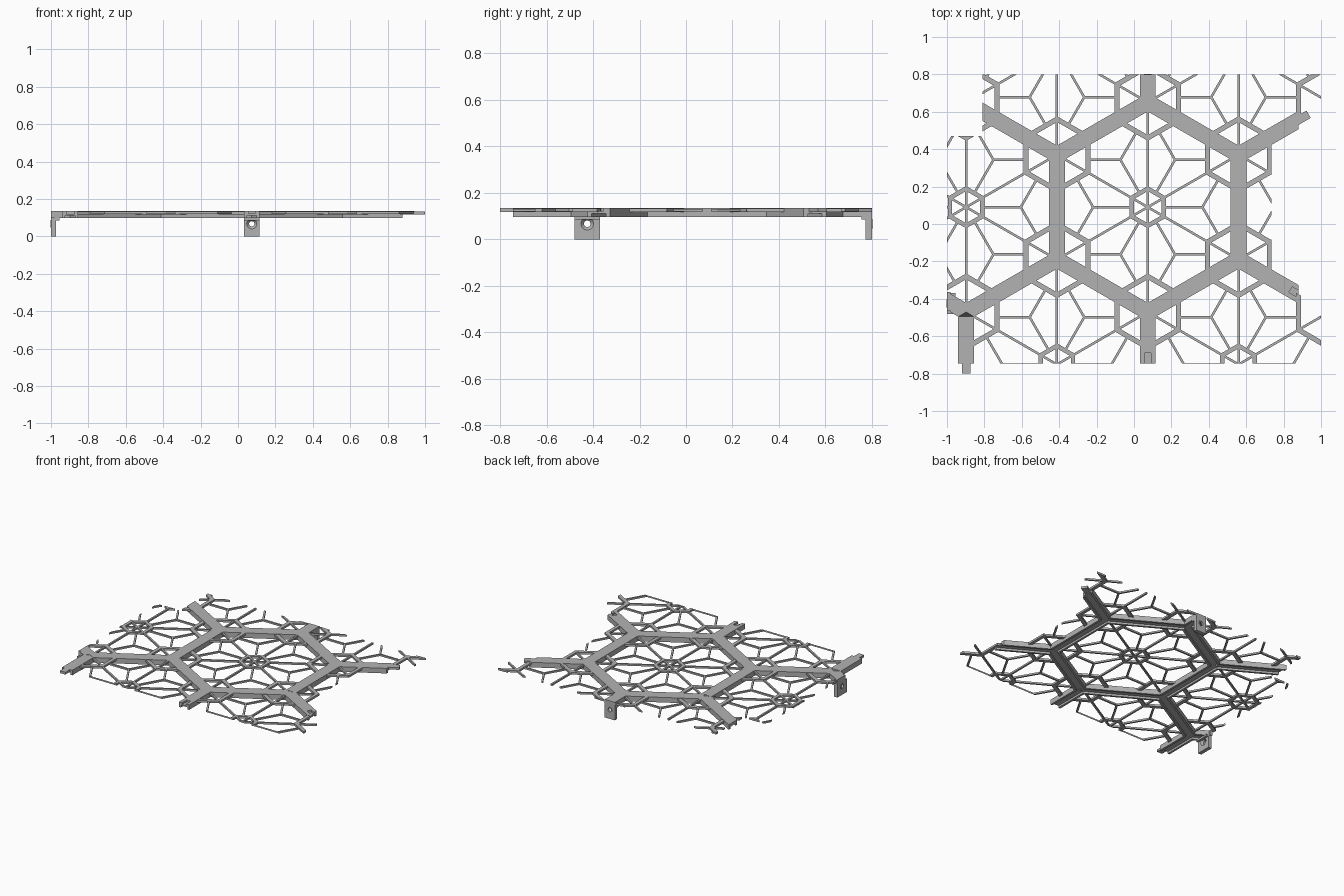
import bpy, bmesh
from math import radians, sqrt, pi
from mathutils import Vector, Matrix

if "Cube" in bpy.data.objects:
    bpy.data.objects.remove(bpy.data.objects["Cube"], do_unlink=True)

grey = bpy.data.materials.new("plain grey")
grey.use_nodes = True
colour = (0.45, 0.45, 0.45, 1)
grey.diffuse_color = colour
grey.node_tree.nodes["Principled BSDF"].inputs["Base Color"].default_value = colour

TOP, PIN_BASE, ROOF, BASE = 0.135, 0.118, 0.112, 0.097
RADIUS = 0.5606                      # large honeycomb cell
APOTHEM = RADIUS * sqrt(3) / 2
HALF = 0.0425                        # half beam width
WALL = 0.016
CENTRE = Vector((0.0735, 0.09))


def ray(deg, r=1.0):
    return Matrix.Rotation(radians(deg), 2) @ Vector((r, 0))


def prism(bm, pts, z0, z1):
    low = [bm.verts.new((p[0], p[1], z0)) for p in pts]
    high = [bm.verts.new((p[0], p[1], z1)) for p in pts]
    n = len(pts)
    bm.faces.new(low[::-1])
    bm.faces.new(high)
    for i in range(n):
        j = (i + 1) % n
        bm.faces.new((low[i], low[j], high[j], high[i]))


def strip(bm, p, q, width, z0, z1):
    d = (q - p).normalized() * width / 2
    s = Vector((-d.y, d.x))
    prism(bm, (p - s, q - s, q + s, p + s), z0, z1)


def finish(bm, name, clips=()):
    # each clip is (axis, sign, limit) and keeps the inner side
    for axis, sign, limit in clips:
        co, no = Vector(), Vector()
        co[axis], no[axis] = limit, sign
        bmesh.ops.bisect_plane(bm, geom=bm.verts[:] + bm.edges[:] + bm.faces[:],
                               plane_co=co, plane_no=no, clear_outer=True)
        rim = [e for e in bm.edges if e.is_boundary]
        bmesh.ops.holes_fill(bm, edges=rim, sides=0)
    bmesh.ops.recalc_face_normals(bm, faces=bm.faces[:])
    mesh = bpy.data.meshes.new(name)
    bm.to_mesh(mesh)
    bm.free()
    mesh.materials.append(grey)
    obj = bpy.data.objects.new(name, mesh)
    bpy.context.scene.collection.objects.link(obj)
    return obj


def cut(obj, cutter):
    cutter.hide_render = True
    cutter.hide_viewport = True
    cutter.display_type = 'WIRE'
    mod = obj.modifiers.new("cut", 'BOOLEAN')
    mod.operation = 'DIFFERENCE'
    mod.solver = 'EXACT'
    mod.object = cutter


# Channel beams, mitred where three of them meet
def beam(name, start, deg, mitred=False, clips=()):
    inner = HALF - WALL
    profile = [(-HALF, BASE), (-HALF, TOP), (0, TOP), (HALF, TOP), (HALF, BASE),
               (inner, BASE), (inner, ROOF), (0, ROOF), (-inner, ROOF), (-inner, BASE)]
    bm = bmesh.new()
    along, side = ray(deg), ray(deg + 90)
    ends = [[], []]
    for off, z in profile:
        m = abs(off) / sqrt(3)
        for ring, dist in zip(ends, (m, RADIUS - m if mitred else RADIUS)):
            ring.append(bm.verts.new((*(start + along * dist + side * off), z)))
    a, b = ends
    n = len(a)
    for i in range(n):
        j = (i + 1) % n
        bm.faces.new((a[i], a[j], b[j], b[i]))
    bmesh.ops.holes_fill(bm, edges=bm.edges[:], sides=0)
    return finish(bm, name, clips)


corner = {deg: CENTRE + ray(deg, RADIUS) for deg in range(30, 360, 60)}
for deg, p in corner.items():
    beam(f"cell_beam_{deg}", p, deg + 120, True)

X, Y = 0, 1
LEFT, RIGHT, FRONT, BACK = -1.0, 1.0, -0.745, 0.80
END = 0.88
beam("back_arm", corner[90], 90, clips=[(Y, 1, BACK - 0.015)])
beam("back_left_arm", corner[30], 30, clips=[(X, 1, END)])
beam("back_right_arm", corner[150], 150, clips=[(X, -1, -0.81)])
front_arm = beam("front_arm", corner[270], 270, clips=[(Y, -1, FRONT)])
side_arm = beam("front_left_arm", corner[330], 330, clips=[(X, 1, END)])
beam("front_right_beam", corner[210], 210, True)
outer = corner[210] + ray(210, RADIUS)
beam("front_right_arm", outer, 270, clips=[(Y, -1, FRONT)])
beam("right_arm", outer, 150, clips=[(X, -1, LEFT + 0.015)])


# Fine lattice: one flower of strips inside each honeycomb cell
def flower(name, c, clips=()):
    bm = bmesh.new()
    for deg in range(30, 390, 60):
        v = c + ray(deg, RADIUS)
        # spoke
        strip(bm, c, v, 0.013, 0.119, 0.132)
        # hub hexagon
        prism(bm, (c + ray(deg, 0.086), c + ray(deg, 0.113),
                   c + ray(deg + 60, 0.113), c + ray(deg + 60, 0.086)), PIN_BASE, 0.133)
        # part of the hexagon around the cell corner
        for turn in (120, 180):
            prism(bm, (v + ray(deg + turn, 0.175), v + ray(deg + turn, 0.206),
                       v + ray(deg + turn + 60, 0.206), v + ray(deg + turn + 60, 0.175)),
                  PIN_BASE, 0.133)
        # three-way petal twig
        a = deg + 30
        node = c + ray(a, 0.292)
        strip(bm, c + ray(a, 0.09), node, 0.013, 0.119, 0.1315)
        for turn in (-60, 60):
            strip(bm, node, node + ray(a + turn, 0.175), 0.013, 0.119, 0.1315)
    finish(bm, name, clips)


pitch = Vector((2 * APOTHEM, 0))
rise = Vector((APOTHEM, RADIUS * 1.5))
lean = Vector((-APOTHEM, RADIUS * 1.5))
flower("middle_lattice", CENTRE)
flower("right_lattice_inner", CENTRE - pitch, [(X, -1, -0.81)])
flower("right_lattice_outer", CENTRE - pitch,
       [(X, 1, -0.81), (X, -1, LEFT), (Y, 1, 0.47)])
flower("left_lattice", CENTRE + pitch, [(X, 1, 0.735)])
flower("back_left_lattice", CENTRE + rise, [(Y, 1, BACK), (X, 1, RIGHT)])
flower("back_right_lattice", CENTRE + lean, [(Y, 1, BACK), (X, -1, -0.81)])
flower("front_left_lattice", CENTRE - lean, [(Y, -1, FRONT), (X, 1, RIGHT)])
flower("front_right_lattice", CENTRE - rise, [(Y, -1, FRONT), (X, -1, outer.x)])


# Joining pins and their matching sockets
def bar(name, p, q, width, z0, z1):
    bm = bmesh.new()
    strip(bm, p, q, width, z0, z1)
    return finish(bm, name)


def arm_end(start, deg, limit):
    return start + ray(deg, (limit - start.x) / ray(deg).x)


bar("front_pin", Vector((outer.x, FRONT + 0.02)), Vector((outer.x, -BACK)), 0.045, PIN_BASE, TOP)
tip = arm_end(corner[30], 30, END)
bar("left_pin", tip - ray(30, 0.02), tip + ray(30, 0.062), 0.045, PIN_BASE, TOP)
slot = Vector((CENTRE.x, FRONT))
cut(front_arm, bar("front_socket_cutter", slot + Vector((0, 0.055)),
                   slot - Vector((0, 0.05)), 0.034, 0.121, 0.16))
slot = arm_end(corner[330], 330, END)
cut(side_arm, bar("left_socket_cutter", slot - ray(330, 0.05),
                  slot + ray(330, 0.06), 0.034, 0.121, 0.16))


# Hanging brackets with a countersunk hole
def bracket(name, edge, deg, width, top):
    out = ray(deg)
    leg = bar(name + "_leg", edge - out * 0.028, edge, width, 0, top)
    bar(name + "_shoulder", edge - out * 0.045, edge - out * 0.02, width, BASE - 0.012, top)
    turn = Matrix.Rotation(radians(deg), 4, 'Z') @ Matrix.Rotation(pi / 2, 4, 'Y')
    spot = Vector((edge.x, edge.y, 0.067))

    def disc(suffix, r1, r2, depth, shift):
        bm = bmesh.new()
        place = Matrix.Translation(spot + Vector((*(out * shift), 0))) @ turn
        bmesh.ops.create_cone(bm, cap_ends=True, segments=24, radius1=r1,
                              radius2=r2, depth=depth, matrix=place)
        return finish(bm, name + suffix)

    cut(leg, disc("_countersink_cutter", 0.029, 0.014, 0.016, -0.022))
    cut(leg, disc("_hole_cutter", 0.014, 0.014, 0.1, 0))
    collar = disc("_collar", 0.021, 0.021, 0.006, 0.0)
    cut(collar, disc("_collar_cutter", 0.014, 0.014, 0.05, 0))


bracket("back_bracket", Vector((CENTRE.x, BACK)), 90, 2 * HALF, TOP)
bracket("right_bracket", Vector((LEFT, -0.425)), 180, 0.11, 0.1)
bar("right_arm_cap", Vector((LEFT + 0.02, -0.413)), Vector((LEFT, -0.413)), 0.1, BASE, TOP)
